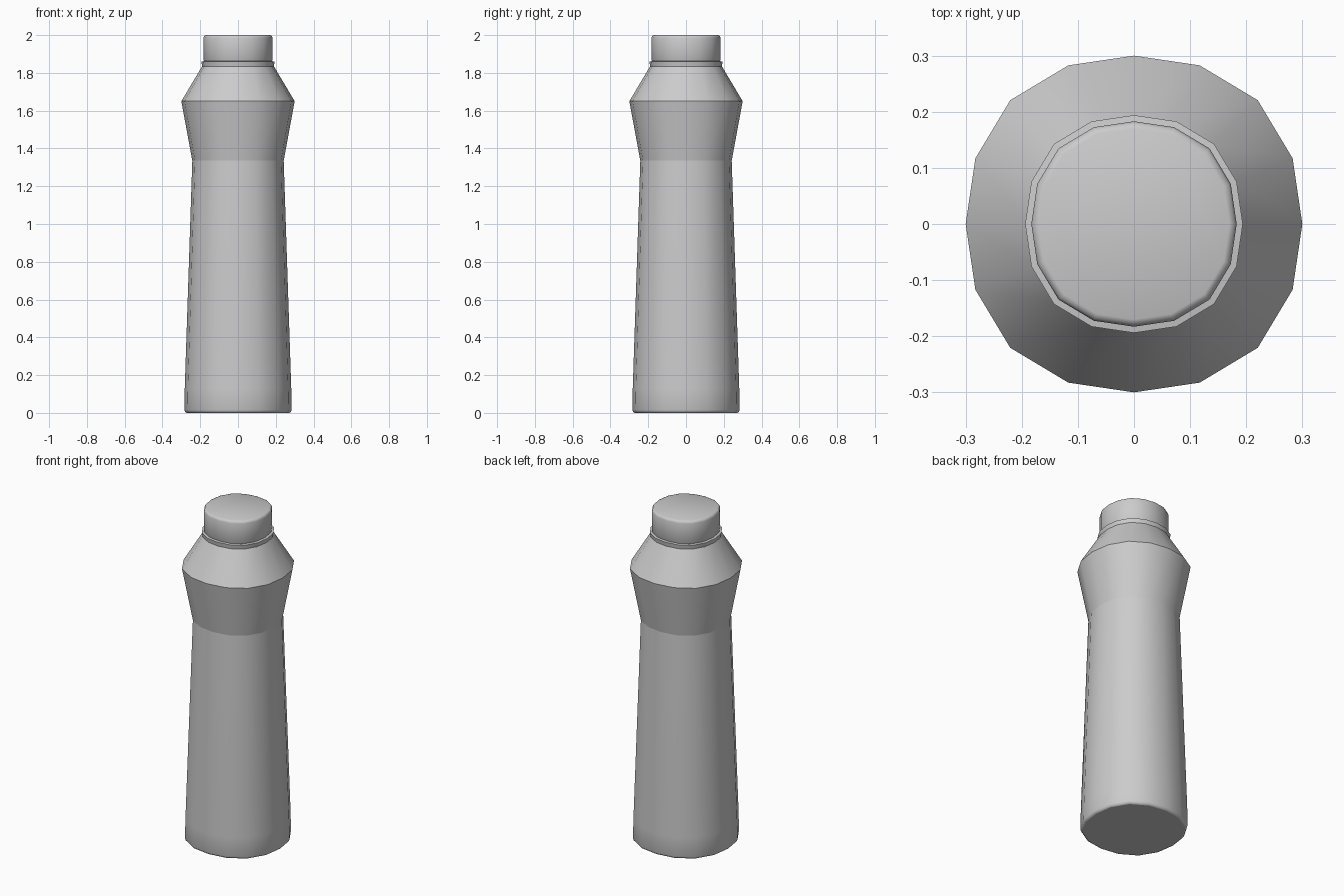
import bpy, bmesh, math

cube = bpy.data.objects.get("Cube")
if cube:
    bpy.data.objects.remove(cube, do_unlink=True)

SIDES = 16

grey = bpy.data.materials.new("plain grey")
grey.use_nodes = True
colour = (0.6, 0.6, 0.6, 1)
grey.diffuse_color = colour
grey.node_tree.nodes["Principled BSDF"].inputs["Base Color"].default_value = colour


def lathe(name, profile):
    """Stack of slightly squared rings; profile rows are radius, height, sharp crease."""
    bm = bmesh.new()
    rings = []
    for radius, z, _ in profile:
        ring = []
        for i in range(SIDES):
            a = math.tau * i / SIDES
            r = radius * (1 + 0.04 * math.sin(2 * a) ** 2)
            ring.append(bm.verts.new((r * math.cos(a), r * math.sin(a), z)))
        rings.append(ring)
    for low, high in zip(rings, rings[1:]):
        for i in range(SIDES):
            j = (i + 1) % SIDES
            bm.faces.new((low[i], low[j], high[j], high[i]))
    bm.faces.new(rings[0][::-1])
    bm.faces.new(rings[-1])
    for face in bm.faces:
        face.smooth = True
    # Keep the chosen horizontal creases crisp
    for ring, (_, _, sharp) in zip(rings, profile):
        if sharp:
            for i in range(SIDES):
                bm.edges.get((ring[i], ring[(i + 1) % SIDES])).smooth = False
    mesh = bpy.data.meshes.new(name)
    bm.to_mesh(mesh)
    bm.free()
    mesh.materials.append(grey)
    obj = bpy.data.objects.new(name, mesh)
    bpy.context.collection.objects.link(obj)
    return obj


# Bottle: rounded foot, tapered grip, flared shoulder, neck with lip
lathe("bottle_body", [
    (0.272, 0.0, True), (0.28, 0.004, False), (0.284, 0.015, False),
    (0.282, 0.13, False), (0.242, 1.335, True), (0.3, 1.65, True),
    (0.19, 1.835, True), (0.194, 1.86, True), (0.175, 1.863, True),
])

# Screw cap with a softened rim
lathe("cap", [
    (0.178, 1.858, True), (0.183, 1.868, False), (0.183, 1.985, False),
    (0.179, 1.996, False), (0.17, 2.0, False),
])
